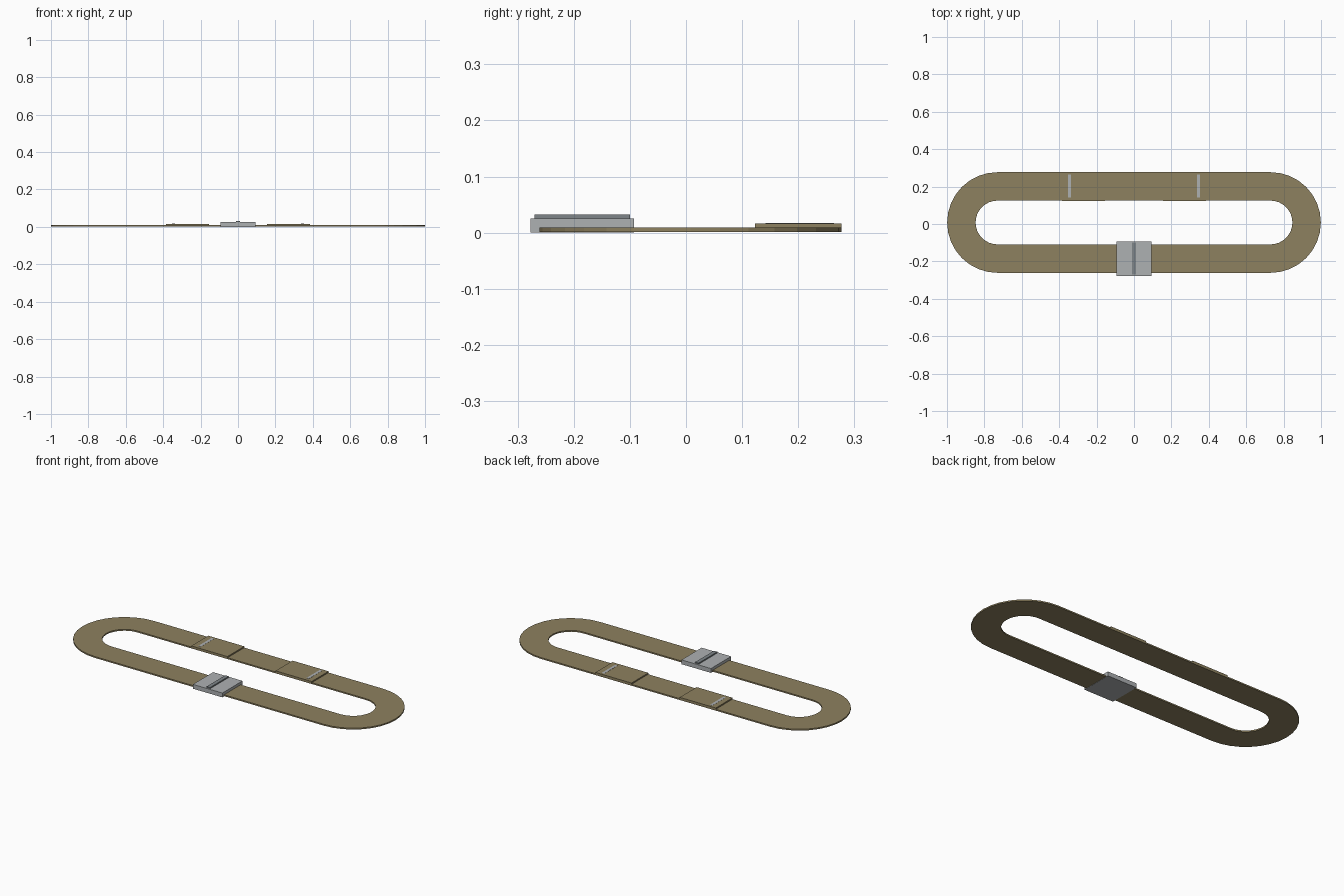
import bpy, bmesh, math

if "Cube" in bpy.data.objects:
    bpy.data.objects.remove(bpy.data.objects["Cube"])

def material(name, rgb):
    m = bpy.data.materials.new(name)
    m.diffuse_color = (*rgb, 1)
    m.use_nodes = True
    m.node_tree.nodes["Principled BSDF"].inputs["Base Color"].default_value = m.diffuse_color
    return m

webbing = material("tan webbing", (0.27, 0.22, 0.115))
steel = material("light steel", (0.42, 0.44, 0.45))
dark_steel = material("dark steel", (0.21, 0.235, 0.25))

def finish(name, bm, mat):
    bmesh.ops.recalc_face_normals(bm, faces=bm.faces)
    me = bpy.data.meshes.new(name)
    bm.to_mesh(me)
    bm.free()
    me.materials.append(mat)
    ob = bpy.data.objects.new(name, me)
    bpy.context.collection.objects.link(ob)
    return ob

def box(name, x, y, z, mat):
    """Box from (min, max) ranges."""
    bm = bmesh.new()
    bmesh.ops.create_cube(bm, size=1)
    for v in bm.verts:
        for i, (lo, hi) in enumerate((x, y, z)):
            v.co[i] = lo if v.co[i] < 0 else hi
    return finish(name, bm, mat)

# Strap: flat band swept round a stadium-shaped loop
CX, CY, R, HALF, STEPS = 0.73, 0.008, 0.193, 0.076, 16
Z0, Z1 = 0.001, 0.009
bm = bmesh.new()
rings = []
for side, start in ((1, -math.pi / 2), (-1, math.pi / 2)):
    for i in range(STEPS + 1):
        a = start + math.pi * i / STEPS
        ring = []
        for off, z in ((-HALF, Z0), (HALF, Z0), (HALF, Z1), (-HALF, Z1)):
            r = R + off
            ring.append(bm.verts.new((side * CX + r * math.cos(a), CY + r * math.sin(a), z)))
        rings.append(ring)
for i, a in enumerate(rings):
    b = rings[(i + 1) % len(rings)]
    for k in range(4):
        n = (k + 1) % 4
        bm.faces.new((a[k], a[n], b[n], b[k]))
finish("strap_loop", bm, webbing)

# Doubled strap ends with a stitch bar on each
for name, s in (("left", -1), ("right", 1)):
    xs = sorted((s * 0.154, s * 0.384))
    box(name + "_strap_overlap", xs, (0.123, 0.277), (0.008, 0.0165), webbing)
    xs = sorted((s * 0.337, s * 0.353))
    box(name + "_stitch_bar", xs, (0.142, 0.264), (0.016, 0.0172), steel)

# Buckle plate and its raised centre bar
box("buckle_plate", (-0.094, 0.094), (-0.277, -0.093), (0, 0.025), steel)
box("buckle_bar", (-0.011, 0.011), (-0.27, -0.1), (0.024, 0.032), dark_steel)
